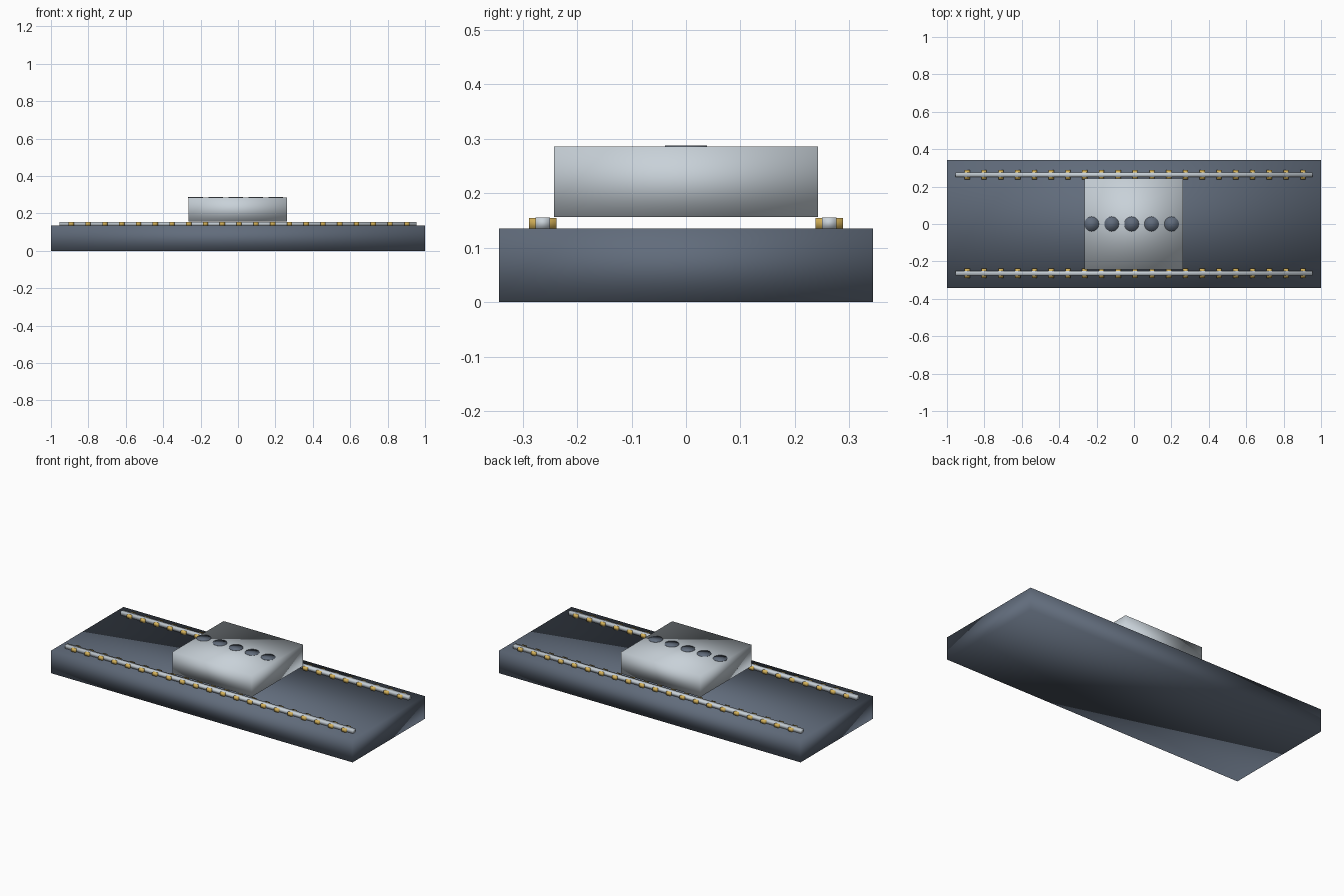
import bpy
import bmesh
from mathutils import Matrix, Vector

default = bpy.data.objects.get("Cube")
if default:
    bpy.data.objects.remove(default, do_unlink=True)


def material(name, rgb):
    mat = bpy.data.materials.new(name)
    mat.use_nodes = True
    color = (*rgb, 1.0)
    mat.diffuse_color = color
    mat.node_tree.nodes["Principled BSDF"].inputs["Base Color"].default_value = color
    return mat


slate = material("dark slate", (0.12, 0.15, 0.20))
silver = material("pale silver", (0.58, 0.64, 0.69))
gold = material("gold", (0.66, 0.44, 0.10))


def finish(name, bm, mat):
    # One smooth surface, with softly blended corners
    for face in bm.faces:
        face.smooth = True
    mesh = bpy.data.meshes.new(name)
    bm.to_mesh(mesh)
    bm.free()
    mesh.materials.append(mat)
    obj = bpy.data.objects.new(name, mesh)
    bpy.context.collection.objects.link(obj)
    return obj


def add_box(bm, center, size):
    matrix = Matrix.Translation(Vector(center)) @ Matrix.Diagonal((*size, 1))
    bmesh.ops.create_cube(bm, size=1, matrix=matrix)


def box(name, center, size, mat):
    bm = bmesh.new()
    add_box(bm, center, size)
    return finish(name, bm, mat)


# Main slab and the raised block floating just above it
box("base_slab", (0, 0, 0.0675), (2, 0.686, 0.135), slate)
box("center_block", (-0.002, 0, 0.221), (0.526, 0.484, 0.129), silver)

# Row of round dots on the block
for i in range(5):
    bm = bmesh.new()
    bmesh.ops.create_cone(bm, cap_ends=True, segments=32, radius1=0.039,
                          radius2=0.039, depth=0.004,
                          matrix=Matrix.Translation((-0.227 + 0.107 * i, 0, 0.2855)))
    finish(f"block_dot_{i + 1}", bm, slate)

# Long rails, each crossed by a row of gold contacts
for side, sign in (("front", -1), ("back", 1)):
    y = sign * 0.263
    box(f"{side}_rail", (0, y, 0.145), (1.91, 0.026, 0.021), silver)
    bm = bmesh.new()
    for i in range(21):
        add_box(bm, (0.006 + 0.0897 * (i - 10), y, 0.1445), (0.028, 0.051, 0.02))
    finish(f"{side}_contacts", bm, gold)
